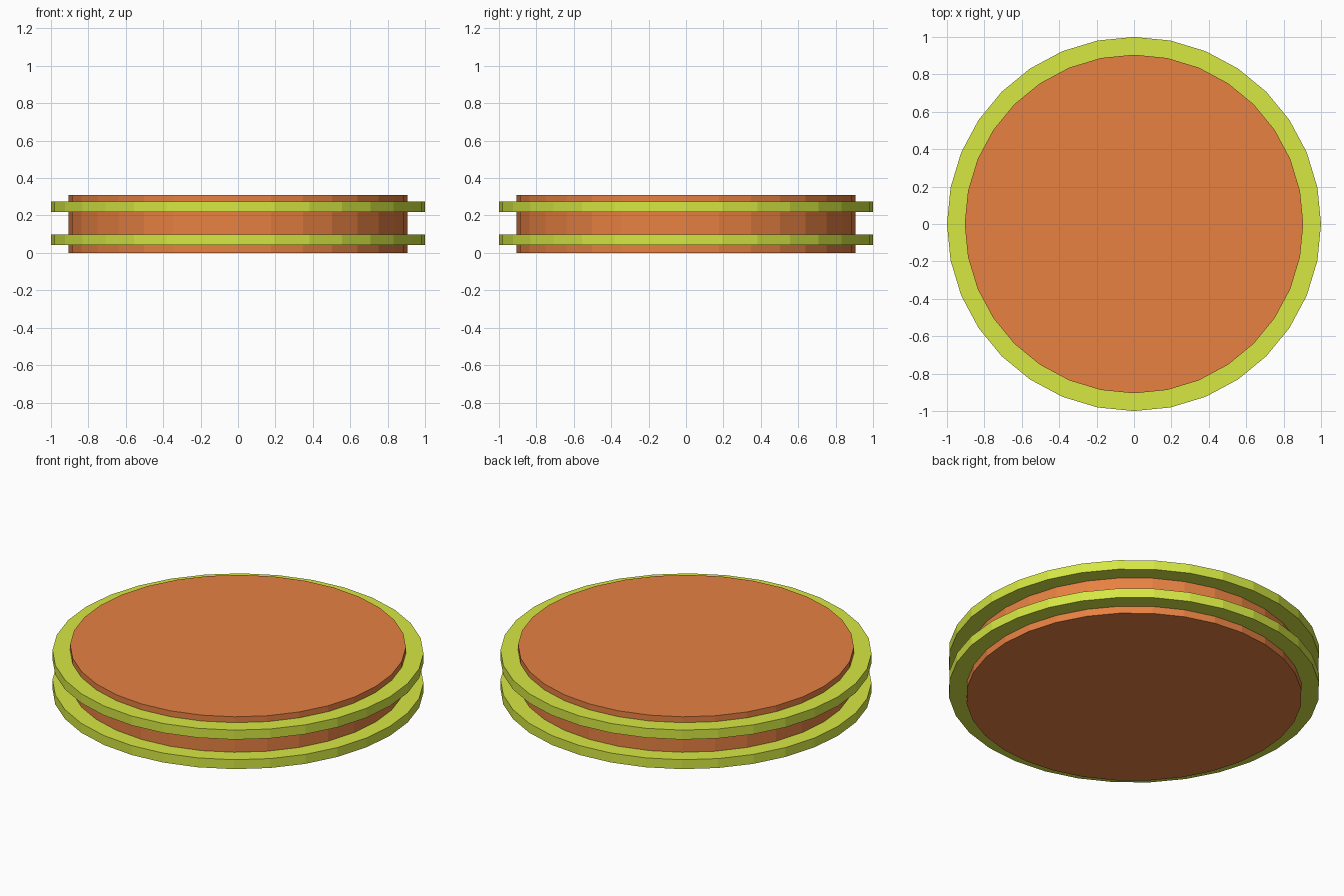
import bpy, bmesh
from math import cos, sin, tau

if "Cube" in bpy.data.objects:
    bpy.data.objects.remove(bpy.data.objects["Cube"])

SIDES = 32
BODY_R, RING_R, HEIGHT = 0.905, 1.0, 0.31


def material(name, color):
    mat = bpy.data.materials.new(name)
    mat.diffuse_color = (*color, 1)
    mat.use_nodes = True
    mat.node_tree.nodes["Principled BSDF"].inputs["Base Color"].default_value = mat.diffuse_color
    return mat


def add_object(name, bm, mat):
    bmesh.ops.recalc_face_normals(bm, faces=bm.faces)
    mesh = bpy.data.meshes.new(name)
    bm.to_mesh(mesh)
    bm.free()
    mesh.materials.append(mat)
    obj = bpy.data.objects.new(name, mesh)
    bpy.context.collection.objects.link(obj)
    return obj


def circle(bm, radius, z):
    return [bm.verts.new((radius * cos(tau * i / SIDES), radius * sin(tau * i / SIDES), z))
            for i in range(SIDES)]


def bridge(bm, a, b):
    for i in range(SIDES):
        j = (i + 1) % SIDES
        bm.faces.new((a[i], a[j], b[j], b[i]))


def disc(name, radius, z0, z1, mat):
    bm = bmesh.new()
    low, high = circle(bm, radius, z0), circle(bm, radius, z1)
    bridge(bm, low, high)
    bm.faces.new(low)
    bm.faces.new(high)
    return add_object(name, bm, mat)


def ring(name, inner, outer, z0, z1, mat):
    bm = bmesh.new()
    loops = [circle(bm, r, z) for r, z in
             ((inner, z0), (outer, z0), (outer, z1), (inner, z1))]
    for k in range(4):
        bridge(bm, loops[k], loops[(k + 1) % 4])
    return add_object(name, bm, mat)


red = material("red", (0.80, 0.22, 0.055))
green = material("lime_green", (0.67, 0.80, 0.055))

# Main drum
disc("drum", BODY_R, 0, HEIGHT, red)

# Two raised bands, seated slightly into the drum
for name, z in (("lower_band", 0.043), ("upper_band", 0.219)):
    ring(name, BODY_R - 0.01, RING_R, z, z + 0.056, green)
